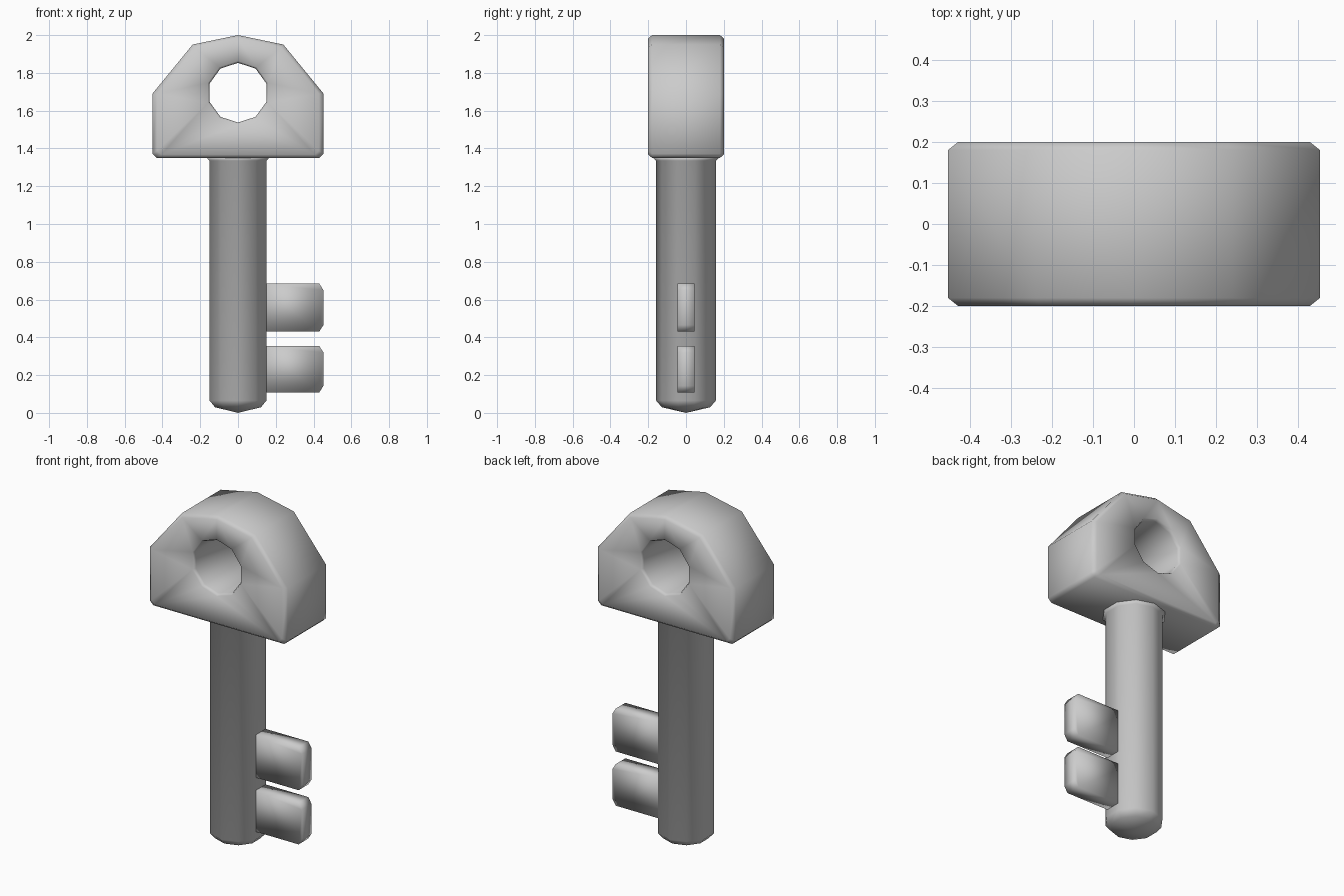
import bpy, bmesh, math

if "Cube" in bpy.data.objects:
    bpy.data.objects.remove(bpy.data.objects["Cube"])


def finish(bm, name):
    bmesh.ops.recalc_face_normals(bm, faces=bm.faces)
    mesh = bpy.data.meshes.new(name)
    bm.to_mesh(mesh)
    bm.free()
    for p in mesh.polygons:
        p.use_smooth = True
    obj = bpy.data.objects.new(name, mesh)
    bpy.context.collection.objects.link(obj)
    return obj


def add_ring(bm, points):
    return [bm.verts.new(p) for p in points]


def bridge(bm, a, b):
    n = len(a)
    for i in range(n):
        j = (i + 1) % n
        bm.faces.new((a[i], a[j], b[j], b[i]))


def loop_edges(bm, ring):
    return [bm.edges.get((ring[i - 1], ring[i])) for i in range(len(ring))]


# Head: chamfered outline with a ten-sided through hole
half = [(0.43, 1.35), (0.453, 1.372), (0.453, 1.69), (0.24, 1.95)]
outline = half + [(0, 2.0)] + [(-x, z) for x, z in reversed(half)]
SIDES = 10
angles = [math.pi / 2 + i * math.tau / SIDES for i in range(SIDES)]
bm = bmesh.new()
outer, inner = [], []
for y, scale, radius in ((-0.2, 0.945, 0.168), (-0.18, 1, 0.158),
                         (0.18, 1, 0.158), (0.2, 0.945, 0.168)):
    outer.append(add_ring(bm, [(x * scale, y, 1.67 + (z - 1.67) * scale)
                               for x, z in outline]))
    inner.append(add_ring(bm, [(radius * math.cos(a), y, 1.695 + radius * math.sin(a))
                               for a in angles]))
for rings in (outer, inner):
    for a, b in zip(rings, rings[1:]):
        bridge(bm, a, b)
for k, side in ((0, -1), (3, 1)):
    bmesh.ops.triangle_fill(bm, use_beauty=True, normal=(0, side, 0),
                            edges=loop_edges(bm, outer[k]) + loop_edges(bm, inner[k]))
finish(bm, "key_head")

# Shaft: ten-sided, rounded tip, slight flare under the head
bm = bmesh.new()
rings = [add_ring(bm, [(r * math.cos(a), r * math.sin(a), z) for a in angles])
         for r, z in ((0.128, 0.03), (0.158, 0.065), (0.158, 1.335), (0.175, 1.352))]
for a, b in zip(rings, rings[1:]):
    bridge(bm, a, b)
tip = bm.verts.new((0, 0, 0))
for i in range(SIDES):
    bm.faces.new((rings[0][i - 1], tip, rings[0][i]))
bm.faces.new(rings[-1])
finish(bm, "shaft")


# Teeth: flat plates with clipped outer corners
def tooth(name, z0, z1):
    bm = bmesh.new()
    profile = [(0.1, z0), (0.43, z0), (0.452, z0 + 0.035),
               (0.452, z1 - 0.035), (0.43, z1), (0.1, z1)]
    front, back = [add_ring(bm, [(x, y, z) for x, z in profile])
                   for y in (-0.045, 0.045)]
    bridge(bm, front, back)
    bm.faces.new(front)
    bm.faces.new(back)
    finish(bm, name)


tooth("lower_tooth", 0.108, 0.355)
tooth("upper_tooth", 0.43, 0.685)
